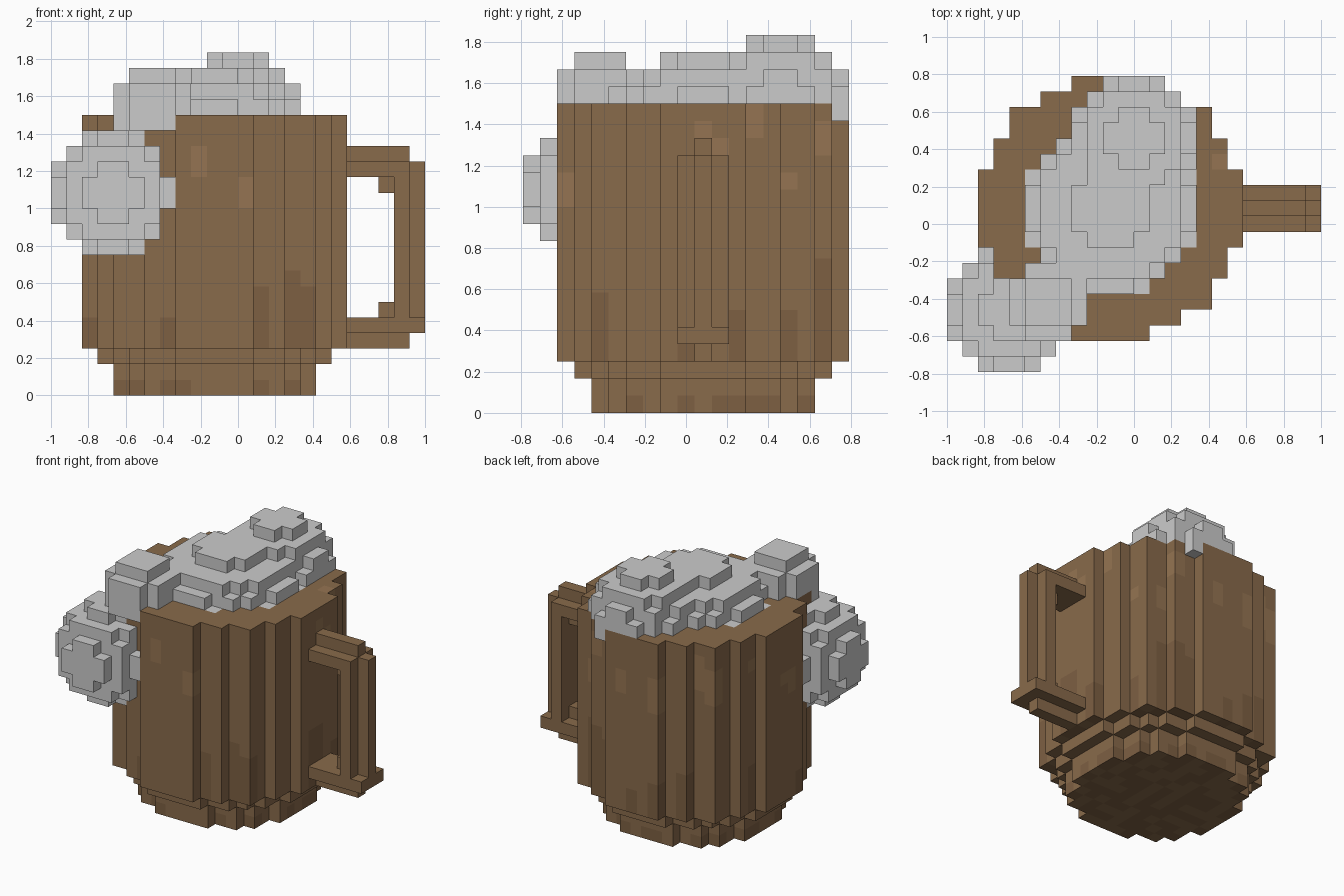
import bpy, bmesh, math, random
from itertools import product
from mathutils import Vector

if "Cube" in bpy.data.objects:
    bpy.data.objects.remove(bpy.data.objects["Cube"])

random.seed(4)
U = 1 / 12                                  # size of one block
ORIGIN = Vector((-1, -19 / 24, 0))


def ellipsoid(c, r):
    """Block cells whose centres lie inside an ellipsoid."""
    spans = [range(math.ceil(a - b), math.floor(a + b) + 1) for a, b in zip(c, r)]
    return {p for p in product(*spans)
            if sum(((q - a) / b) ** 2 for q, a, b in zip(p, c, r)) <= 1}


def disc(r, layers, c=10):
    """Stack of round block layers on the mug axis."""
    n = range(c - 9, c + 10)
    return {(i, j, k) for i in n for j in n for k in layers
            if (i - c) ** 2 + (j - c) ** 2 <= r * r}


def box(xs, ys, zs):
    return set(product(range(xs[0], xs[1] + 1), range(ys[0], ys[1] + 1),
                       range(zs[0], zs[1] + 1)))


def material(name, color):
    m = bpy.data.materials.new(name)
    m.diffuse_color = (*color, 1)
    m.use_nodes = True
    m.node_tree.nodes["Principled BSDF"].inputs["Base Color"].default_value = m.diffuse_color
    return m


def build(name, cells, solid, mats=(), shade=None):
    """Outer skin of a set of blocks, with flat areas merged."""
    bm = bmesh.new()
    verts = {}
    for cell in sorted(cells):
        for axis, side in product(range(3), (0, 1)):
            near = list(cell)
            near[axis] += 2 * side - 1
            if tuple(near) in solid:
                continue
            ring = []
            for a, b in ((0, 0), (1, 0), (1, 1), (0, 1)):
                p = list(cell)
                p[axis] += side
                p[(axis + 1) % 3] += a
                p[(axis + 2) % 3] += b
                p = tuple(p)
                if p not in verts:
                    verts[p] = bm.verts.new(ORIGIN + Vector(p) * U)
                ring.append(verts[p])
            f = bm.faces.new(ring if side else ring[::-1])
            f.material_index = shade.get(cell, 0) if shade else 0
    bmesh.ops.dissolve_limit(bm, angle_limit=0.01, verts=bm.verts[:],
                             edges=bm.edges[:], delimit={'MATERIAL', 'NORMAL'})
    me = bpy.data.meshes.new(name)
    bm.to_mesh(me)
    bm.free()
    for m in mats:
        me.materials.append(m)
    ob = bpy.data.objects.new(name, me)
    bpy.context.collection.objects.link(ob)


# Mug: stepped foot, round wall, sunken area for the drink
body = disc(6.5, (0, 1)) | disc(7.5, (2,)) | disc(8.5, range(3, 18))
body -= disc(5.5, (17,))

# Handle: wide inner band with a narrow ridge along the outside
handle = (box((19, 22), (9, 11), (14, 14)) | box((19, 22), (10, 10), (15, 15))
          | box((22, 22), (9, 11), (4, 14)) | box((23, 23), (10, 10), (4, 14))
          | box((19, 23), (9, 11), (4, 4)) | box((19, 22), (10, 10), (3, 3))
          | box((21, 21), (10, 10), (13, 13)) | box((21, 21), (10, 10), (5, 5)))

# Foam: low dome, back puff, small front puff and the drip ball
foam = disc(5.5, (17,))
for centre, radii in (((10, 10, 17), (5.5, 5.5, 3.45)),
                      ((11.5, 14.5, 17.5), (4, 4, 4)),
                      ((6, 4, 18), (2.5, 2.5, 2.5)),
                      ((3.5, 3.5, 12.5), (4, 4, 4))):
    foam |= ellipsoid(centre, radii)
foam -= body

# Wood grain: pale flecks near the rim, dark streaks near the foot
shade = {}
columns = sorted({c[:2] for c in disc(8.5, (5,)) - disc(7.4, (5,))})
for i, j in columns:
    if random.random() < 0.25:
        for k in range(3, random.randint(5, 9)):
            shade[i, j, k] = 2
    if random.random() < 0.3:
        top = random.randint(13, 17)
        for k in range(top - random.randint(0, 2), top + 1):
            shade[i, j, k] = 1
for c in disc(6.5, (0,)):
    if random.random() < 0.5:
        shade[c] = 2

wood = [material("wood", (0.25, 0.145, 0.07)),
        material("wood_pale", (0.30, 0.175, 0.085)),
        material("wood_dark", (0.205, 0.115, 0.055))]
solid = body | handle | foam
build("mug_body", body, solid, wood, shade)
build("mug_handle", handle, solid, wood[:1])
build("foam", foam, solid)
